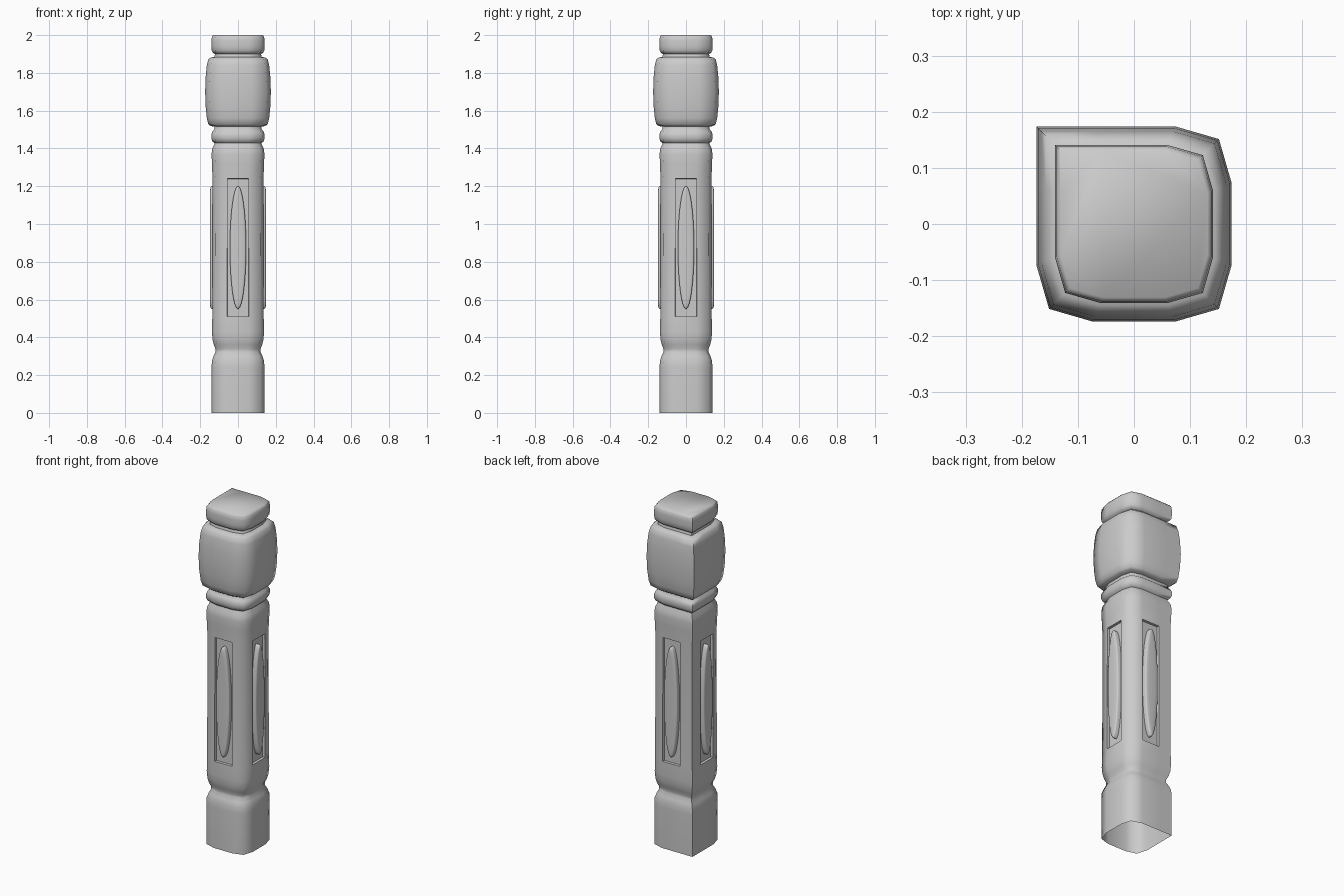
import bpy, bmesh, math
from mathutils import Matrix

if "Cube" in bpy.data.objects:
    bpy.data.objects.remove(bpy.data.objects["Cube"])

# (half width, height) profile of the post
PROFILE = [
    (.140, 0), (.140, .24), (.138, .275), (.130, .30), (.119, .322), (.119, .338),
    (.128, .36), (.135, .39), (.138, .43), (.136, .51), (.135, 1.24), (.138, 1.32),
    (.140, 1.37), (.136, 1.40), (.126, 1.42), (.124, 1.428), (.134, 1.435),
    (.141, 1.452), (.141, 1.475), (.134, 1.492), (.125, 1.50), (.125, 1.515),
    (.145, 1.519), (.157, 1.528), (.165, 1.56), (.171, 1.62), (.174, 1.70),
    (.171, 1.78), (.165, 1.84), (.157, 1.872), (.145, 1.881), (.125, 1.885),
    (.122, 1.90), (.132, 1.906), (.139, 1.918), (.141, 1.94), (.141, 1.97),
    (.138, 1.992), (.131, 2.0)]
PANEL_LOW, PANEL_HIGH = .51, 1.24


def finish(bm, name, angle):
    bmesh.ops.recalc_face_normals(bm, faces=bm.faces)
    mesh = bpy.data.meshes.new(name)
    bm.to_mesh(mesh)
    bm.free()
    ob = bpy.data.objects.new(name, mesh)
    bpy.context.collection.objects.link(ob)
    bpy.ops.object.select_all(action='DESELECT')
    ob.select_set(True)
    bpy.context.view_layer.objects.active = ob
    bpy.ops.object.shade_smooth_by_angle(angle=math.radians(angle))
    return ob


# Cross-section: three softened corners, one square corner at the back left
section = []
for i, (sx, sy) in enumerate([(1, -1), (1, 1), (-1, 1), (-1, -1)]):
    k = 1.0 if i == 2 else .87
    corner = [(.42 * sx, sy), (k * sx, k * sy), (sx, .42 * sy)]
    section += corner if i % 2 == 0 else corner[::-1]

# Post body, open underneath and capped on top
bm = bmesh.new()
rings = [[bm.verts.new((x * r, y * r, z)) for x, y in section] for r, z in PROFILE]
n = len(section)
panels = []
for a, b in zip(rings, rings[1:]):
    for i in range(n):
        j = (i + 1) % n
        f = bm.faces.new((a[i], a[j], b[j], b[i]))
        if abs(a[0].co.z - PANEL_LOW) < 1e-4 and i % 3 == 2:
            panels.append(f)
bm.faces.new(rings[-1])
bm.normal_update()
# Sunken panels on the four sides
bmesh.ops.inset_individual(bm, faces=panels, thickness=.001, depth=-.015)
finish(bm, "post", 60)

# Raised oval in each panel
for side, name in enumerate(["front", "right", "back", "left"]):
    bm = bmesh.new()
    outline = [(1, -.115), (1, -.140), (.95, -.145), (.85, -.147), (.5, -.148)]
    loops = []
    for s, y in outline:
        loops.append([bm.verts.new(((.043 - .01 * (1 - s)) * math.cos(t) * s,
                                    y, .875 + .325 * (1 - .3 * (1 - s)) * math.sin(t)))
                      for t in (math.tau * k / 48 for k in range(48))])
    for a, b in zip(loops, loops[1:]):
        for i in range(48):
            j = (i + 1) % 48
            bm.faces.new((a[i], a[j], b[j], b[i]))
    bm.faces.new(loops[-1])
    bmesh.ops.rotate(bm, verts=bm.verts, cent=(0, 0, 0),
                     matrix=Matrix.Rotation(side * math.pi / 2, 3, 'Z'))
    finish(bm, name + "_oval", 50)
